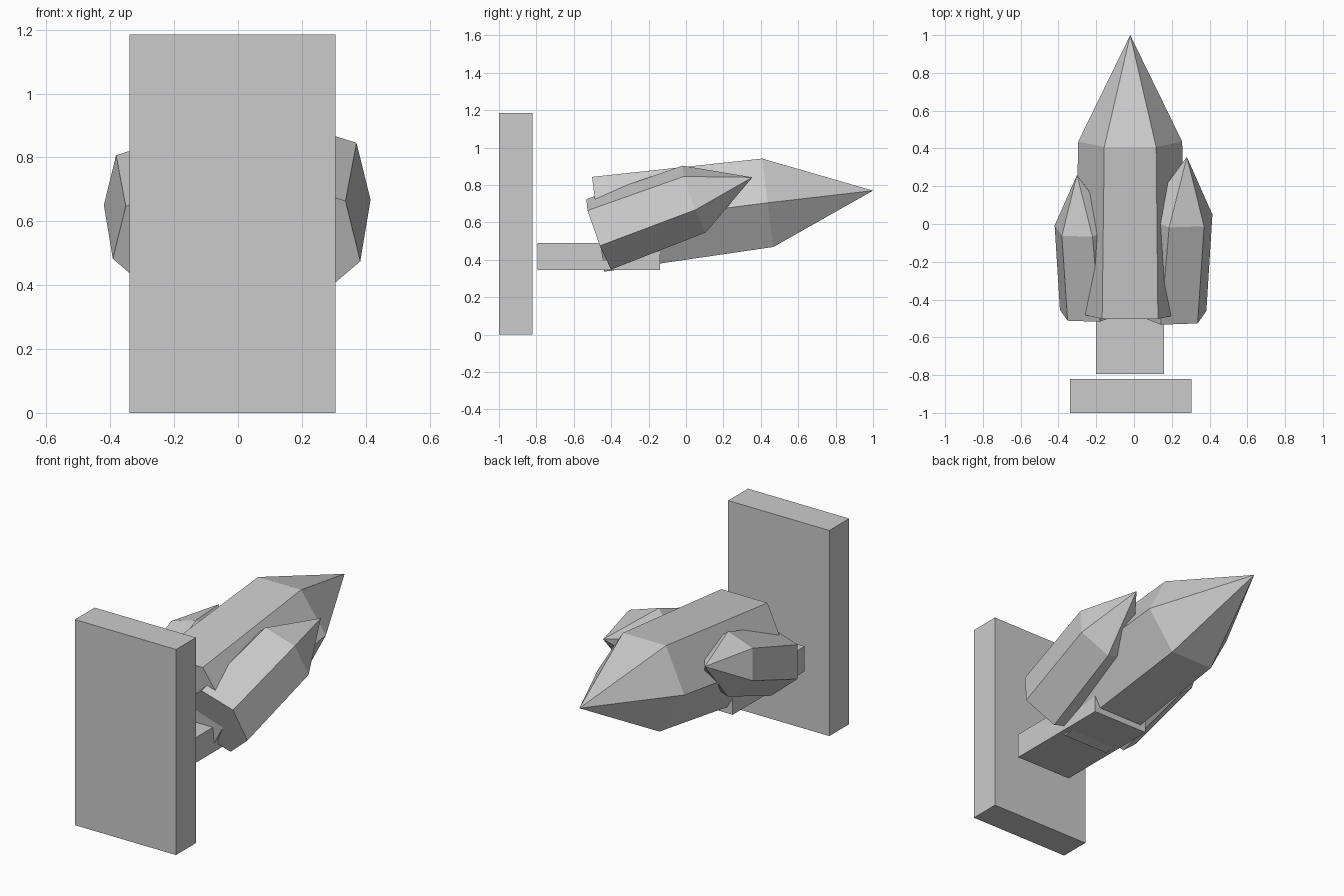
import bpy
import bmesh
from math import cos, sin, pi
from mathutils import Vector

cube = bpy.data.objects.get("Cube")
if cube:
    bpy.data.objects.remove(cube, do_unlink=True)

# One plain grey for everything
GREY = (0.6, 0.6, 0.6, 1)
stone = bpy.data.materials.new("plain_grey")
stone.use_nodes = True
stone.diffuse_color = GREY
stone.node_tree.nodes["Principled BSDF"].inputs["Base Color"].default_value = GREY


def finish(name, bm):
    bmesh.ops.recalc_face_normals(bm, faces=bm.faces)
    mesh = bpy.data.meshes.new(name)
    bm.to_mesh(mesh)
    bm.free()
    mesh.materials.append(stone)
    obj = bpy.data.objects.new(name, mesh)
    bpy.context.collection.objects.link(obj)
    return obj


def box(name, low, high):
    low, high = Vector(low), Vector(high)
    bm = bmesh.new()
    bmesh.ops.create_cube(bm, size=1)
    bmesh.ops.scale(bm, vec=high - low, verts=bm.verts)
    bmesh.ops.translate(bm, vec=(low + high) / 2, verts=bm.verts)
    return finish(name, bm)


def crystal(name, base, shoulder, tip, corner, base_r, shoulder_r):
    """Six-sided shaft from base to shoulder, closed by a point at tip."""
    base, shoulder, tip, corner = map(Vector, (base, shoulder, tip, corner))
    axis = (shoulder - base).normalized()
    u = (corner - axis * corner.dot(axis)).normalized()
    v = axis.cross(u)
    bm = bmesh.new()

    def ring(centre, r):
        angles = [i * pi / 3 for i in range(6)]
        return [bm.verts.new(centre + r * (u * cos(a) + v * sin(a))) for a in angles]

    bottom, top = ring(base, base_r), ring(shoulder, shoulder_r)
    point = bm.verts.new(tip)
    bm.faces.new(bottom)
    for i in range(6):
        j = (i + 1) % 6
        bm.faces.new((bottom[i], bottom[j], top[j], top[i]))
        bm.faces.new((top[i], top[j], point))
    return finish(name, bm)


# Wall plate and the support arm in front of it
box("wall_plate", (-0.34, -1, 0), (0.305, -0.82, 1.185))
box("support_arm", (-0.2, -0.795, 0.345), (0.16, -0.14, 0.49))

# Large central crystal
crystal("main_crystal", (-0.021, -0.47, 0.59), (-0.02, 0.437, 0.705),
        (-0.02, 1, 0.77), (1, 0, 0), 0.295, 0.275)

# Side crystals: the right one is a smaller mirror image of the left one
shaft = Vector((0.0425, 0.511, 0.189))
point = Vector((0.0925, 0.822, 0.305))
corner = Vector((0.1475, -0.0625, 0.125))
for name, base, side, size in (("left_crystal", (0.1875, -0.467, 0.536), 1, 1),
                               ("right_crystal", (-0.221, -0.46, 0.536), -1, 0.875)):
    base = Vector(base)
    flip = Vector((side * size, size, size))
    crystal(name, base, base + shaft * flip, base + point * flip,
            corner * flip, 0.205 * size, 0.194 * size)
